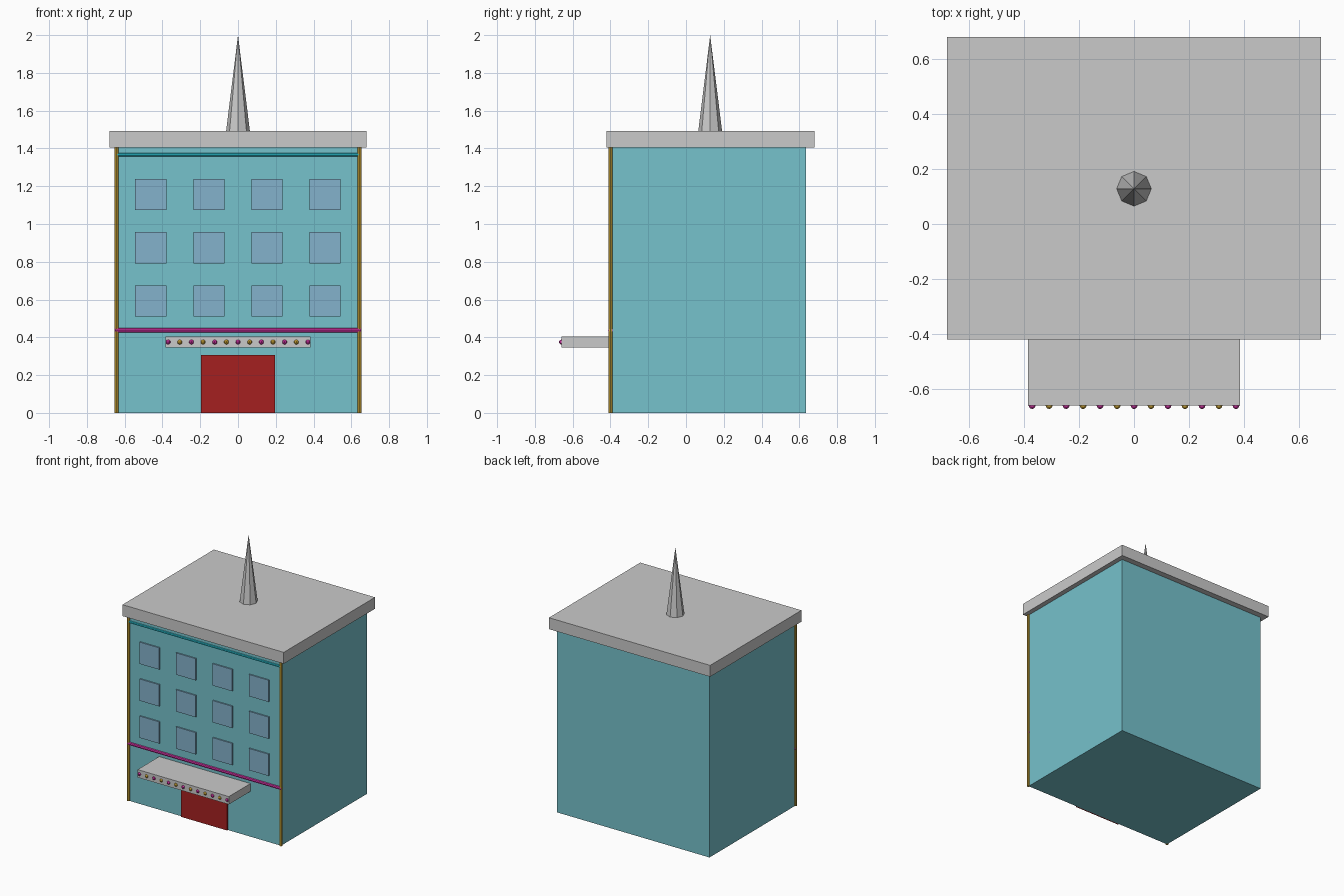
import bpy
import math

if "Cube" in bpy.data.objects:
    bpy.data.objects.remove(bpy.data.objects["Cube"])


def material(name, rgb):
    # sRGB 0-255 to linear
    lin = []
    for c in rgb:
        c /= 255
        lin.append(c / 12.92 if c <= 0.04045 else ((c + 0.055) / 1.055) ** 2.4)
    m = bpy.data.materials.new(name)
    m.diffuse_color = (*lin, 1)
    m.use_nodes = True
    m.node_tree.nodes["Principled BSDF"].inputs["Base Color"].default_value = m.diffuse_color
    return m


WALL = material("wall blue", (118, 194, 204))
STONE = material("light grey", (202, 202, 202))
GLASS = material("window blue", (132, 178, 204))
RED = material("door red", (165, 32, 32))
GOLD = material("gold", (205, 165, 55))
PINK = material("magenta", (208, 50, 162))
CYAN = material("cyan", (40, 188, 204))


def finish(name, mat):
    ob = bpy.context.object
    ob.name = name
    ob.data.materials.append(mat)
    return ob


def box(name, x0, x1, y0, y1, z0, z1, mat):
    bpy.ops.mesh.primitive_cube_add(
        size=1, location=((x0 + x1) / 2, (y0 + y1) / 2, (z0 + z1) / 2))
    ob = finish(name, mat)
    ob.scale = (x1 - x0, y1 - y0, z1 - z0)
    bpy.ops.object.transform_apply(location=False, rotation=False, scale=True)
    return ob


def tube(name, loc, length, radius, mat, horizontal=False):
    rot = (0, math.pi / 2, 0) if horizontal else (0, 0, 0)
    bpy.ops.mesh.primitive_cylinder_add(
        vertices=8, radius=radius, depth=length, location=loc, rotation=rot)
    return finish(name, mat)


FRONT = -0.40

# Main block and roof slab
box("building_body", -0.643, 0.643, FRONT, 0.635, 0, 1.405, WALL)
box("roof_slab", -0.68, 0.68, -0.42, 0.68, 1.405, 1.492, STONE)

# Eight-sided spire
bpy.ops.mesh.primitive_cone_add(vertices=8, radius1=0.063, radius2=0,
                                depth=0.508, location=(0, 0.128, 1.746))
finish("spire", STONE)

# Door and window grid
box("door", -0.195, 0.195, FRONT - 0.0095, FRONT, 0, 0.307, RED)
for r, z in enumerate((0.592, 0.875, 1.156)):
    for c in range(4):
        x = -0.461 + c * 0.3073
        box(f"window_{r}_{c}", x - 0.083, x + 0.083, FRONT - 0.0095, FRONT,
            z - 0.083, z + 0.083, GLASS)

# Entrance canopy with a row of bulbs
box("canopy", -0.385, 0.385, -0.66, FRONT, 0.345, 0.405, STONE)
for i in range(13):
    bpy.ops.mesh.primitive_uv_sphere_add(
        segments=8, ring_count=6, radius=0.0125,
        location=(-0.37 + i * 0.0617, -0.66, 0.375))
    finish(f"bulb_{i}", GOLD if i % 2 else PINK)

# Light tubes at the front corners and across the facade
for side, x in (("left", -0.643), ("right", 0.643)):
    tube(f"corner_tube_{side}", (x, FRONT, 0.7025), 1.405, 0.0105, GOLD)
tube("lower_tube", (0, FRONT, 0.438), 1.30, 0.012, PINK, True)
tube("upper_tube", (0, FRONT, 1.366), 1.28, 0.0095, CYAN, True)
